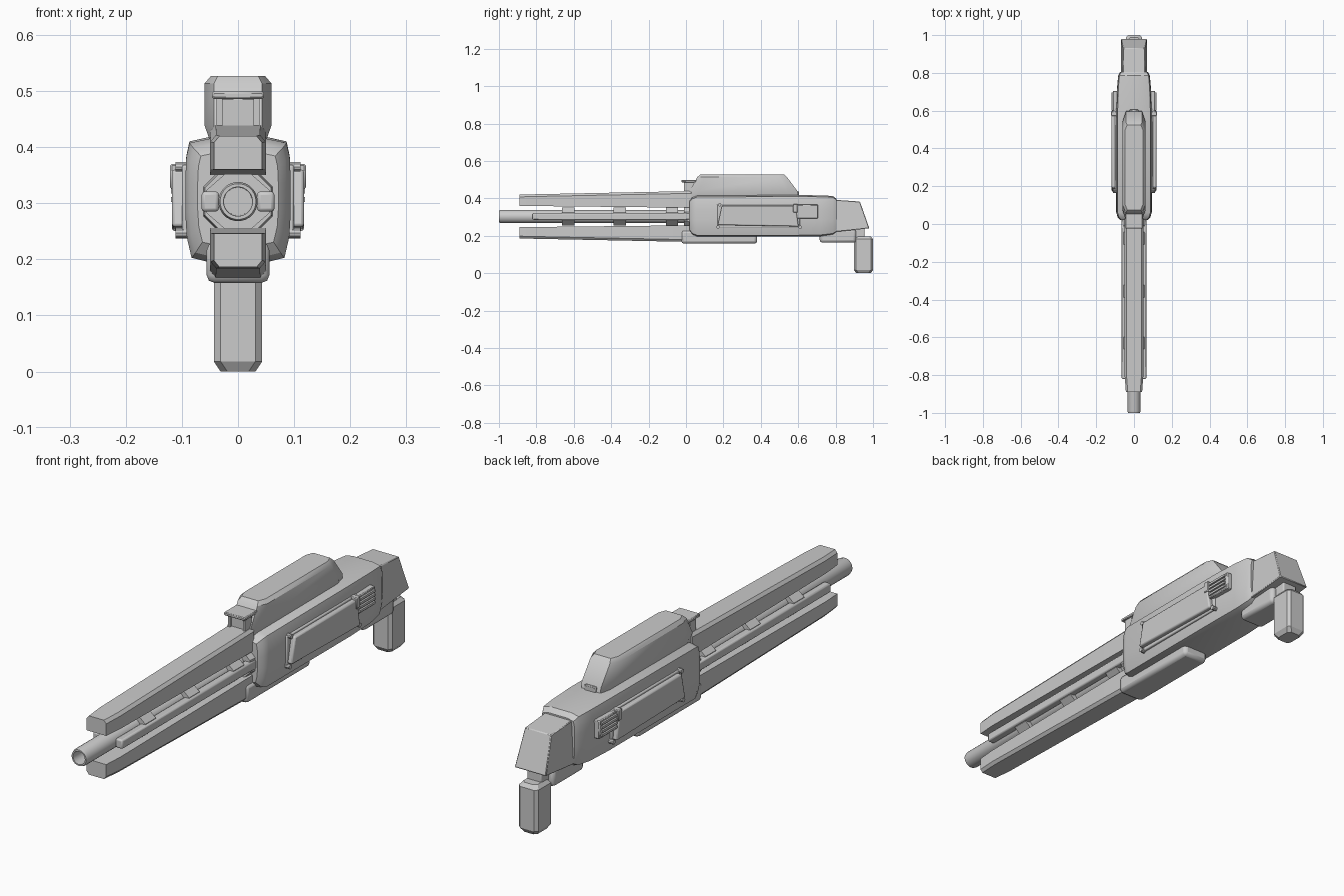
import bpy, bmesh, math
from mathutils import Vector

if "Cube" in bpy.data.objects:
    bpy.data.objects.remove(bpy.data.objects["Cube"])

grey = bpy.data.materials.new("plain grey")
grey.use_nodes = True
grey.diffuse_color = (0.6, 0.6, 0.6, 1)
grey.node_tree.nodes["Principled BSDF"].inputs["Base Color"].default_value = (0.6, 0.6, 0.6, 1)
parts = []
AXIS = 0.303   # barrel height


def loft(name, rings, bevel=0, segments=2):
    """Skin a list of equal-length rings and cap both ends."""
    bm = bmesh.new()
    loops = [[bm.verts.new(p) for p in ring] for ring in rings]
    n = len(loops[0])
    for a, b in zip(loops, loops[1:]):
        for i in range(n):
            j = (i + 1) % n
            bm.faces.new((a[i], a[j], b[j], b[i]))
    bm.faces.new(loops[0])
    bm.faces.new(loops[-1])
    bmesh.ops.recalc_face_normals(bm, faces=bm.faces)
    mesh = bpy.data.meshes.new(name)
    bm.to_mesh(mesh)
    bm.free()
    ob = bpy.data.objects.new(name, mesh)
    bpy.context.collection.objects.link(ob)
    mesh.materials.append(grey)
    if bevel:
        mod = ob.modifiers.new("soft edges", "BEVEL")
        mod.width, mod.segments = bevel, segments
    parts.append(ob)
    return ob


def box(name, x, y, z, bevel=0, segments=2):
    """Box from (min, max) pairs."""
    return loft(name, [[(a, y[0], z[0]), (a, y[1], z[0]), (a, y[1], z[1]), (a, y[0], z[1])]
                       for a in x], bevel, segments)


def prism(name, profile, x0, x1, bevel=0):
    return loft(name, [[(x, y, z) for y, z in profile] for x in (x0, x1)], bevel)


def mirrored(points):
    """Close a right-half outline of (x, z) across the centre."""
    return points + [(-x, z) for x, z in reversed(points)]


def tube(name, stations, sides=24, wide=1):
    """Turned shape along y from (y, radius) stations."""
    turn = [math.tau * (i + 0.5) / sides for i in range(sides)]
    return loft(name, [[(r * wide * math.cos(t), y, AXIS + r * math.sin(t)) for t in turn]
                       for y, r in stations])


# Main body: rounded cross-section, closing in at both ends
def body_ring(y, w, z0, z1):
    h = z1 - z0
    half = [(w * 0.55, z0), (w * 0.88, z0 + h * 0.035), (w * 0.97, z0 + h * 0.2), (w, z0 + h * 0.4),
            (w, z0 + h * 0.65), (w * 0.98, z0 + h * 0.85), (w * 0.92, z0 + h * 0.965), (w * 0.55, z1)]
    return [(x, y, z) for x, z in mirrored(half)]


loft("body", [body_ring(*s) for s in (
    (0.02, 0.072, 0.225, 0.39), (0.035, 0.086, 0.205, 0.405), (0.06, 0.094, 0.195, 0.415),
    (0.6, 0.094, 0.195, 0.418), (0.72, 0.09, 0.197, 0.416), (0.785, 0.084, 0.205, 0.413),
    (0.805, 0.074, 0.218, 0.398))])


# Upper and lower rails
def rail_ring(y, w, inner, outer, side):
    half = [(w, inner), (w, outer - 0.012), (w - 0.01, outer)]
    return [(x, y, AXIS + side * z) for x, z in mirrored(half)]


for side, label in ((1, "upper"), (-1, "lower")):
    loft(label + "_rail", [rail_ring(-0.89, 0.043, 0.057, 0.117, side),
                           rail_ring(-0.81, 0.049, 0.056, 0.119, side),
                           rail_ring(0.03, 0.05, 0.047, 0.136, side)])

# Hollow barrel and octagonal collars
tube("barrel", [(0.03, 0.035), (-0.99, 0.035), (-1.0, 0.032), (-1.0, 0.026), (-0.85, 0.025)])
for y in (-0.63, -0.355, -0.075):
    tube("barrel_collar", [(y - 0.033, 0.053), (y + 0.033, 0.053)], 8, 1.15)
tube("barrel_socket", [(-0.01, 0.064), (0.03, 0.068)], 8)

# Underside pads, neck and grip
box("front_pad", (-0.056, 0.056), (-0.025, 0.38), (0.158, 0.23), 0.014)
box("rear_pad", (-0.054, 0.054), (0.715, 0.91), (0.163, 0.235), 0.014)
box("grip_neck", (-0.032, 0.032), (0.88, 0.955), (0.175, 0.25), 0.005)


def plan_ring(z, y0, y1, w, cut, narrow):
    """Rectangle in plan with its corners cut."""
    half = [(narrow, y0), (w, y0 + cut), (w, y1 - cut), (narrow, y1)]
    return [(x, y, z) for x, y in mirrored(half)]


loft("grip", [plan_ring(z, 0.898 + d, 1.0 - d, 0.043 - d, 0.012, 0.031 - d)
              for z, d in ((0, 0.012), (0.018, 0), (0.182, 0), (0.197, 0.012))])

# Stock end: tapered towards the top
stock = [(0.79, 0.22, 0.069), (0.79, 0.393, 0.06), (0.93, 0.383, 0.058), (0.98, 0.24, 0.069)]
loft("stock_end", [[(s * w, y, z) for y, z, w in stock] for s in (-1, 1)], 0.003, 1)

# Top housing with sloped ends
loft("top_housing", [plan_ring(0.405, 0.02, 0.6, 0.048, 0.04, 0.04),
                     plan_ring(0.44, 0.02, 0.595, 0.06, 0.05, 0.043),
                     plan_ring(0.513, 0.06, 0.54, 0.06, 0.04, 0.043),
                     plan_ring(0.527, 0.075, 0.525, 0.048, 0.03, 0.036)])
box("housing_latch", (-0.025, 0.025), (0.56, 0.605), (0.41, 0.438), 0.003, 1)

# Front sight: block, framed window and brow plate
box("sight_block", (-0.034, 0.034), (0.0, 0.08), (0.42, 0.488), 0.003, 1)
box("sight_brow", (-0.046, 0.046), (-0.025, 0.07), (0.486, 0.499), 0.003, 1)
for s in (-1, 1):
    box("sight_cheek", sorted((s * 0.028, s * 0.038)), (-0.01, 0.03), (0.435, 0.488))

# Parts repeated on both sides
for s, label in ((1, "left"), (-1, "right")):
    box(label + "_side_rod", (s * 0.034, s * 0.065), (-0.82, 0.04), (0.285, 0.321), 0.006)
    prism(label + "_side_panel", [(0.17, 0.258), (0.192, 0.36), (0.585, 0.36), (0.602, 0.25)],
          s * 0.085, s * 0.118, 0.006)
    box(label + "_panel_backing", (s * 0.085, s * 0.1), (0.165, 0.61), (0.243, 0.368), 0.004)
    # Vent with horizontal ribs
    box(label + "_vent", (s * 0.08, s * 0.112), (0.585, 0.705), (0.293, 0.366), 0.003, 1)
    for i in range(4):
        z = 0.302 + i * 0.0155
        box(label + "_vent_rib", (s * 0.11, s * 0.119), (0.6, 0.695), (z, z + 0.009))
    box(label + "_vent_clip", (s * 0.09, s * 0.121), (0.572, 0.597), (0.325, 0.37), 0.003, 1)
    # Round corner pins
    for y, z in ((0.172, 0.247), (0.18, 0.365), (0.61, 0.246)):
        pin = [(y + 0.009 * math.cos(math.tau * k / 10), z + 0.009 * math.sin(math.tau * k / 10))
               for k in range(10)]
        prism(label + "_panel_pin", pin, s * 0.08, s * 0.111)

# Smooth rounded areas, keep hard edges
bpy.ops.object.select_all(action="DESELECT")
for ob in parts:
    ob.select_set(True)
bpy.context.view_layer.objects.active = parts[0]
bpy.ops.object.shade_smooth_by_angle(angle=math.radians(30))
